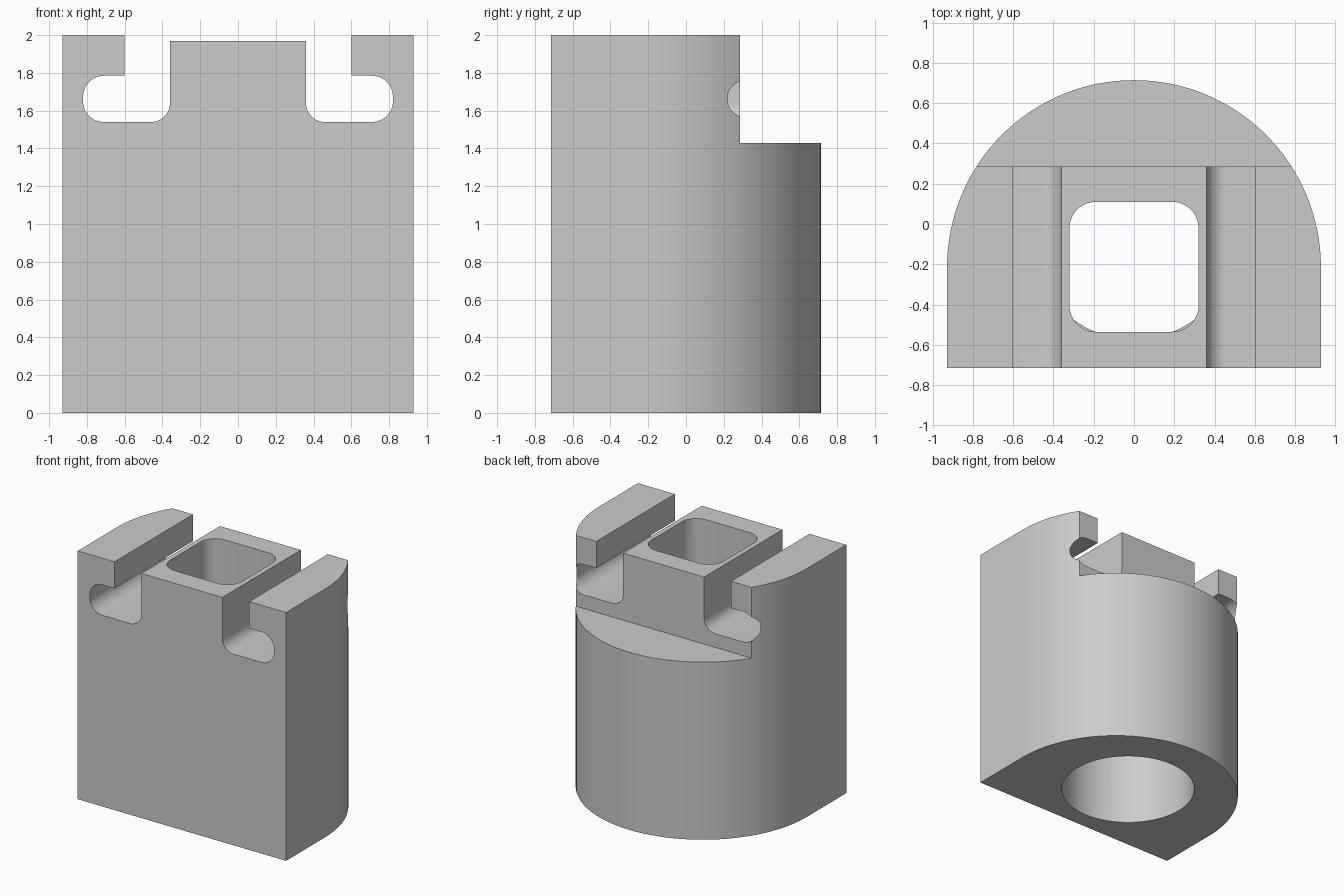
import bpy
import bmesh
import math
from mathutils import Vector

if "Cube" in bpy.data.objects:
    bpy.data.objects.remove(bpy.data.objects["Cube"])

HALF_WIDTH, HALF_DEPTH = 0.928, 0.714
ARC_Y = HALF_DEPTH - HALF_WIDTH

grey = bpy.data.materials.new("plain_grey")
grey.use_nodes = True
grey.diffuse_color = (0.6, 0.6, 0.6, 1)
grey.node_tree.nodes["Principled BSDF"].inputs["Base Color"].default_value = (0.6, 0.6, 0.6, 1)


def rounded(corners, steps=12):
    """Outline from (x, y, radius) right-angle corners, with filleted ones."""
    out = []
    for i, (x, y, r) in enumerate(corners):
        p = Vector((x, y))
        if not r:
            out.append(p)
            continue
        a = (Vector(corners[i - 1][:2]) - p).normalized() * r
        b = (Vector(corners[(i + 1) % len(corners)][:2]) - p).normalized() * r
        for k in range(steps + 1):
            t = math.pi / 2 * k / steps
            out.append(p + a * (1 - math.sin(t)) + b * (1 - math.cos(t)))
    return out


def arc(cy, radius, end, steps):
    """Arc points about (0, cy), starting on +x."""
    return [Vector((radius * math.cos(end * k / steps), cy + radius * math.sin(end * k / steps)))
            for k in range(steps + 1)]


def prism(name, outline, low, high, along="z"):
    """Extrude an outline along z, or an x-z outline along y."""
    def place(p, h):
        return (p.x, p.y, h) if along == "z" else (p.x, h, p.y)
    bm = bmesh.new()
    face = bm.faces.new([bm.verts.new(place(p, low)) for p in outline])
    step = Vector(place(Vector((0, 0)), high - low))
    new = bmesh.ops.extrude_face_region(bm, geom=[face])["geom"]
    bmesh.ops.translate(bm, vec=step, verts=[v for v in new if isinstance(v, bmesh.types.BMVert)])
    bmesh.ops.recalc_face_normals(bm, faces=bm.faces)
    mesh = bpy.data.meshes.new(name)
    bm.to_mesh(mesh)
    bm.free()
    mesh.materials.append(grey)
    obj = bpy.data.objects.new(name, mesh)
    bpy.context.collection.objects.link(obj)
    return obj


# D-shaped body with a flat front and a round back
body = prism("body", [Vector((-HALF_WIDTH, -HALF_DEPTH)), Vector((HALF_WIDTH, -HALF_DEPTH))]
             + arc(ARC_Y, HALF_WIDTH, math.pi, 64), 0, 2)

# Hooked side slots joined over the slightly lower centre block
half = [(0.60, 2.2, 0), (0.60, 1.785, 0), (0.82, 1.785, 0.11), (0.82, 1.54, 0.11),
        (0.36, 1.54, 0.1), (0.36, 1.97, 0)]
slots = rounded(half + [(-x, z, r) for x, z, r in reversed(half)])

# Rounded square opening and the offset round bore below it
opening = rounded([(-0.32, -0.535, 0.13), (0.32, -0.535, 0.13),
                   (0.32, 0.11, 0.13), (-0.32, 0.11, 0.13)])
bore = arc(-0.07, 0.504, 2 * math.pi, 64)[:-1]

# Step cut across the back
step = rounded([(-1.2, 0.285, 0), (1.2, 0.285, 0), (1.2, 1, 0), (-1.2, 1, 0)])

cutters = [
    prism("slot_cutter", slots, -1, 1, "y"),
    prism("step_cutter", step, 1.43, 2.2),
    prism("bore_cutter", bore, -0.2, 1.2),
    prism("opening_cutter", opening, 1.0, 2.2),
]

bpy.ops.object.select_all(action="DESELECT")
bpy.context.view_layer.objects.active = body
body.select_set(True)
for cutter in cutters:
    cutter.hide_render = True
    cut = body.modifiers.new(cutter.name, "BOOLEAN")
    cut.operation, cut.solver, cut.object = "DIFFERENCE", "EXACT", cutter
    bpy.ops.object.modifier_apply(modifier=cut.name)
    bpy.data.objects.remove(cutter)

bpy.ops.object.shade_smooth_by_angle(angle=math.radians(30))
